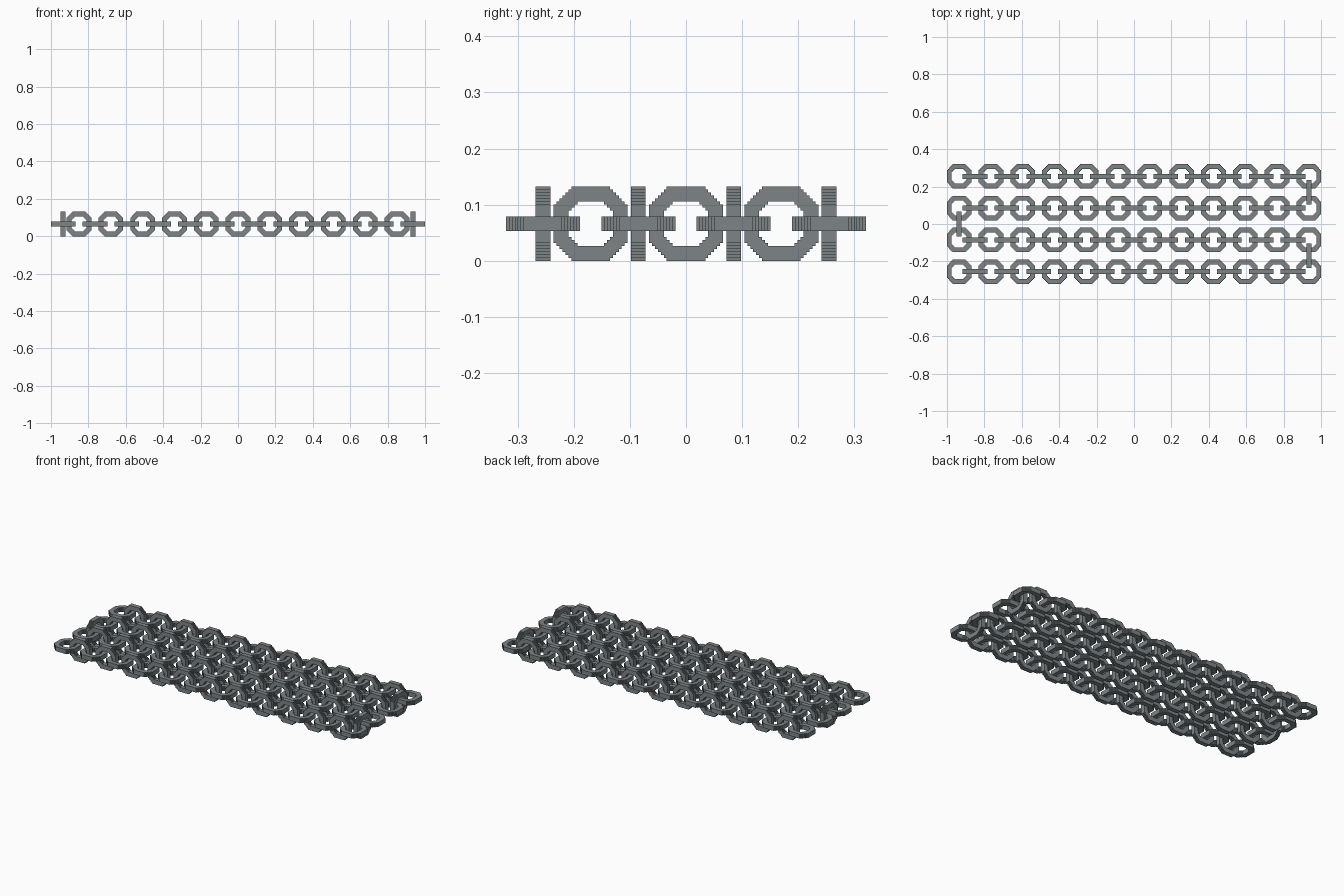
import bpy, bmesh
from math import pi

cube = bpy.data.objects.get("Cube")
if cube:
    bpy.data.objects.remove(cube)

STEP = 0.132 / 25            # size of one stair step
PITCH = 0.17                 # distance between links of the same kind
Z = 12.5 * STEP              # height of the chain's centre plane

steel = bpy.data.materials.new("steel grey")
steel.use_nodes = True
steel.diffuse_color = (0.205, 0.235, 0.243, 1)
steel.node_tree.nodes["Principled BSDF"].inputs["Base Color"].default_value = steel.diffuse_color


def stepped_octagon(half, cut):
    """Square outline whose corners are cut away in single stair steps."""
    corner = [(half, half - cut)]
    for i in range(cut):
        y = half - cut + i
        corner += [(half - i - 1, y), (half - i - 1, y + 1)]
    points = []
    for _ in range(4):
        points += corner
        corner = [(-y, x) for x, y in corner]
    return points


def link_mesh():
    """Flat ring between two stepped octagons, extruded to a square bar."""
    bm = bmesh.new()
    for half, cut in ((12.5, 6), (7.5, 3)):
        loop = [bm.verts.new((x * STEP, y * STEP, -2.5 * STEP))
                for x, y in stepped_octagon(half, cut)]
        for a, b in zip(loop, loop[1:] + loop[:1]):
            bm.edges.new((a, b))
    bmesh.ops.triangle_fill(bm, edges=bm.edges[:], use_beauty=True)
    extruded = bmesh.ops.extrude_face_region(bm, geom=bm.faces[:])["geom"]
    top = [v for v in extruded if isinstance(v, bmesh.types.BMVert)]
    bmesh.ops.translate(bm, verts=top, vec=(0, 0, 5 * STEP))
    bmesh.ops.recalc_face_normals(bm, faces=bm.faces[:])
    mesh = bpy.data.meshes.new("chain_link")
    bm.to_mesh(mesh)
    bm.free()
    mesh.materials.append(steel)
    return mesh


mesh = link_mesh()


def add_link(name, x, y, rotation=(0, 0, 0)):
    link = bpy.data.objects.new(name, mesh)
    link.location = (x, y, Z)
    link.rotation_euler = rotation
    bpy.context.collection.objects.link(link)


# Four rows of alternating flat and upright links
for row in range(4):
    y = (row - 1.5) * PITCH
    for i in range(12):
        add_link(f"flat_link_{row}_{i}", (i - 5.5) * PITCH, y)
    for i in range(11):
        add_link(f"upright_link_{row}_{i}", (i - 5) * PITCH, y, (pi / 2, 0, 0))

# Links that join neighbouring rows at alternating ends
for i, side in enumerate((1, -1, 1)):
    add_link(f"joining_link_{i}", side * 5.5 * PITCH, (i - 1) * PITCH, (0, pi / 2, 0))
